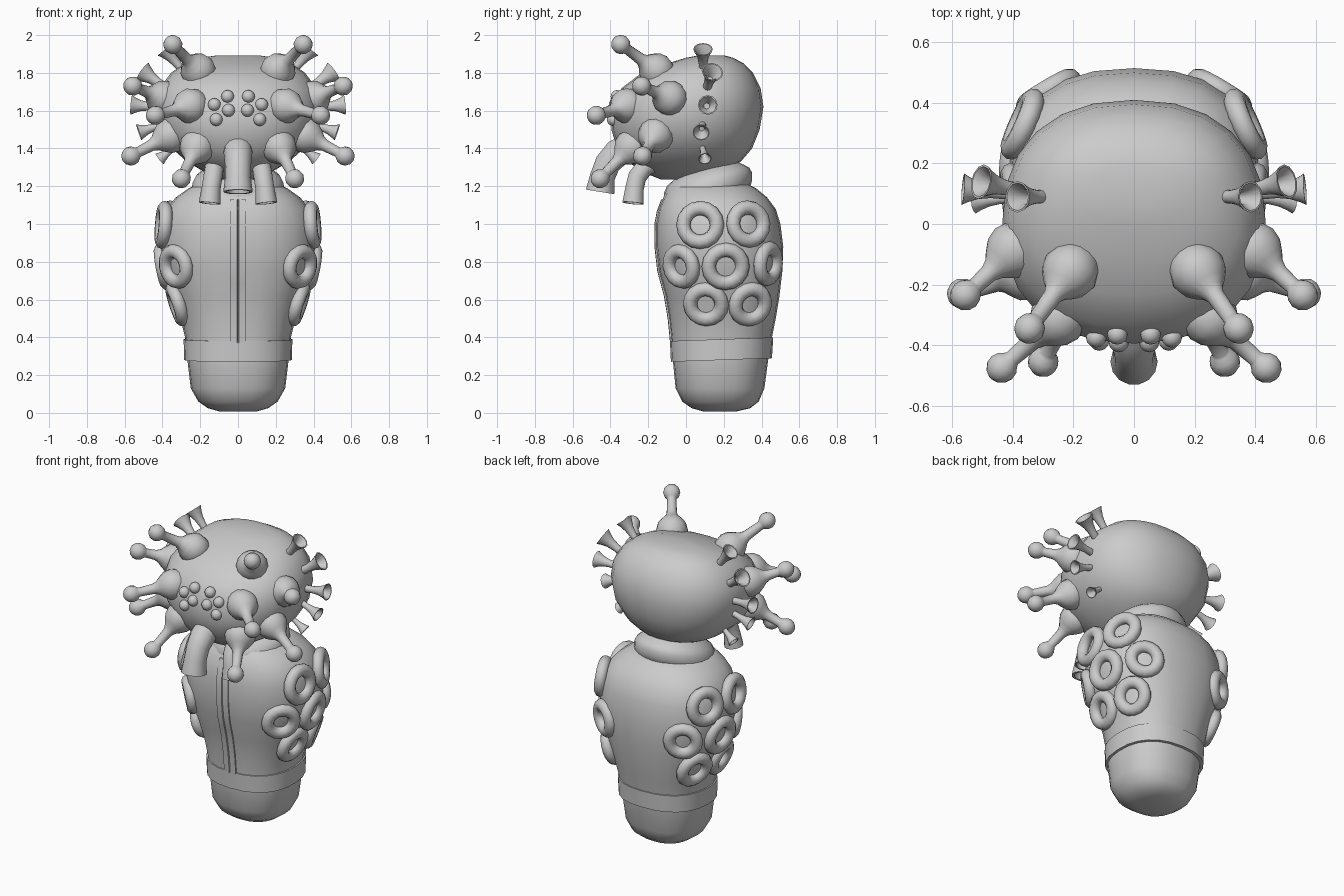
import bpy, bmesh, math
from mathutils import Vector

V = Vector


def finish(name, bm, mirror=False, angle=40):
    bmesh.ops.recalc_face_normals(bm, faces=bm.faces)
    me = bpy.data.meshes.new(name)
    bm.to_mesh(me)
    bm.free()
    ob = bpy.data.objects.new(name, me)
    bpy.context.collection.objects.link(ob)
    bpy.ops.object.select_all(action='DESELECT')
    ob.select_set(True)
    bpy.context.view_layer.objects.active = ob
    bpy.ops.object.shade_smooth_by_angle(angle=math.radians(angle))
    if mirror:
        ob.modifiers.new("Mirror", 'MIRROR').use_mirror_merge = False
    return ob


def skin(bm, rings, close=False):
    rows = [[bm.verts.new(p) for p in r] for r in rings]
    n = len(rows[0])
    for a, b in zip(rows, rows[1:] + rows[:1] if close else rows[1:]):
        for i in range(n):
            j = (i + 1) % n
            bm.faces.new((a[i], a[j], b[j], b[i]))
    if not close:
        bm.faces.new(rows[0])
        bm.faces.new(rows[-1])


def loft(name, sections, power=2.0, seg=24, tilt=0.0, close=False):
    """sections: (z, y_min, y_max, half_width), superellipse outline"""
    rings = []
    for z, y0, y1, hx in sections:
        ring = []
        for i in range(seg):
            t = 2 * math.pi * i / seg
            c, s = math.cos(t), math.sin(t)
            x = hx * math.copysign(abs(c) ** (2 / power), c)
            dy = (y1 - y0) / 2 * math.copysign(abs(s) ** (2 / power), s)
            ring.append((x, (y0 + y1) / 2 + dy, z + tilt * dy))
        rings.append(ring)
    bm = bmesh.new()
    skin(bm, rings, close)
    return finish(name, bm)


def tube(bm, stations, seg=12):
    """stations: (centre, direction, radius)"""
    rings = []
    for p, d, r in stations:
        d = d.normalized()
        u = d.cross(V((0, 1, 0.01))).normalized()
        w = d.cross(u)
        rings.append([p + r * (math.cos(2 * math.pi * i / seg) * u
                               + math.sin(2 * math.pi * i / seg) * w) for i in range(seg)])
    skin(bm, rings)


# Torso and rounded base
torso = loft("torso", [
    (0.008, 0.09, 0.27, 0.10), (0.025, 0.03, 0.34, 0.16), (0.06, -0.02, 0.385, 0.21),
    (0.13, -0.055, 0.415, 0.25), (0.28, -0.07, 0.435, 0.268), (0.40, -0.08, 0.455, 0.28),
    (0.50, -0.09, 0.475, 0.305), (0.62, -0.11, 0.495, 0.345), (0.75, -0.145, 0.51, 0.39),
    (0.88, -0.16, 0.515, 0.415), (1.0, -0.16, 0.50, 0.405), (1.08, -0.145, 0.475, 0.38),
    (1.14, -0.12, 0.43, 0.33), (1.19, -0.09, 0.37, 0.26), (1.21, -0.06, 0.33, 0.21)], 2.35)

# Belt
loft("belt", [(0.28, -0.08, 0.455, 0.285), (0.39, -0.085, 0.462, 0.288),
              (0.39, -0.06, 0.43, 0.26), (0.28, -0.06, 0.43, 0.26)], 2.35, tilt=0.035, close=True)

# Neck collar
loft("collar", [(1.12, -0.08, 0.31, 0.21), (1.145, -0.115, 0.34, 0.24), (1.18, -0.12, 0.35, 0.247),
                (1.22, -0.115, 0.35, 0.24), (1.25, -0.10, 0.335, 0.225), (1.27, -0.07, 0.31, 0.2),
                (1.31, -0.02, 0.25, 0.15)], tilt=0.22)

# Head
loft("head", [
    (1.235, -0.13, 0.04, 0.08), (1.27, -0.22, 0.17, 0.17), (1.33, -0.31, 0.29, 0.27),
    (1.40, -0.365, 0.35, 0.35), (1.50, -0.395, 0.39, 0.415), (1.62, -0.395, 0.41, 0.435),
    (1.72, -0.34, 0.395, 0.415), (1.80, -0.235, 0.355, 0.355), (1.85, -0.10, 0.305, 0.285),
    (1.88, 0.0, 0.25, 0.20), (1.893, 0.07, 0.20, 0.11)], 2.3)

# Front seam strip following the chest
bpy.context.view_layer.update()
bm = bmesh.new()
rings = []
for i in range(13):
    z = 0.37 + 0.76 * i / 12
    y = torso.ray_cast(V((0.01, -2, z)), V((0, 1, 0)))[1].y
    rings.append([(-0.042, y + 0.02, z), (-0.042, y - 0.006, z), (-0.004, y - 0.008, z),
                  (0.0, y, z), (0.004, y - 0.008, z), (0.042, y - 0.006, z), (0.042, y + 0.02, z)])
skin(bm, rings)
finish("front_seam", bm, angle=25)

# Ring pads on both flanks, set along the torso surface
bm = bmesh.new()
for y, z, big in [(0.075, 0.995, 0.09), (0.33, 1.0, 0.088), (-0.025, 0.775, 0.082),
                  (0.21, 0.775, 0.09), (0.435, 0.79, 0.082), (0.105, 0.575, 0.084),
                  (0.34, 0.575, 0.084)]:
    hit, p, n, _ = torso.ray_cast(V((2, y, z)), V((-1, 0, 0)))
    u = n.cross(V((0, 0, 1))).normalized()
    w = n.cross(u)
    rows = []
    for i in range(16):
        a = 2 * math.pi * i / 16
        o = math.cos(a) * u + math.sin(a) * w
        rows.append([p + o * (big + 0.038 * math.cos(b)) + n * (0.036 * math.sin(b))
                     for b in (2 * math.pi * k / 10 for k in range(10))])
    skin(bm, rows, close=True)
finish("flank_rings", bm, True)

# Eyestalks: bulb, stem and ball tip
bm = bmesh.new()
for base, tip in [((0.21, -0.155, 1.81), (0.345, -0.345, 1.95)),
                  ((0.395, -0.085, 1.665), (0.557, -0.235, 1.73)),
                  ((0.25, -0.31, 1.625), (0.437, -0.475, 1.575)),
                  ((0.355, -0.16, 1.47), (0.567, -0.23, 1.36)),
                  ((0.215, -0.285, 1.41), (0.30, -0.455, 1.24))]:
    b, t = V(base), V(tip)
    d = t - b
    L = d.length
    d.normalize()
    prof = [(0.095 * math.sin(a), -0.095 * math.cos(a))
            for a in (math.radians(k) for k in (10, 35, 60, 90, 115, 138))]
    prof += [(0.042, 0.095), (0.031, 0.12), (0.027, L - 0.048)]
    prof += [(0.051 * math.sin(a), L - 0.051 * math.cos(a))
             for a in (math.radians(k) for k in (38, 62, 90, 118, 145, 170))]
    tube(bm, [(b + d * h, d, r) for r, h in prof], 14)
finish("eyestalks", bm, True, 50)

# Trumpet horns on the sides of the head
bm = bmesh.new()
for base, tip, r in [((0.25, 0.09, 1.76), (0.385, 0.09, 1.925), 0.052),
                     ((0.34, 0.10, 1.69), (0.505, 0.14, 1.805), 0.058),
                     ((0.38, 0.10, 1.615), (0.565, 0.115, 1.63), 0.052),
                     ((0.36, 0.09, 1.54), (0.525, 0.08, 1.485), 0.045),
                     ((0.29, 0.08, 1.44), (0.415, 0.10, 1.345), 0.036)]:
    b, t = V(base), V(tip)
    d = t - b
    tube(bm, [(b + d * f, d, r * k) for f, k in [
        (0, 0.42), (0.5, 0.42), (0.72, 0.55), (0.9, 0.8), (1, 1), (1, 0.88), (0.85, 0.5), (0.65, 0.3)]])
finish("trumpet_horns", bm, True)


# Hanging mouth tubes, bent and open at the lower end
def mouth_tube(name, pts, radii, mirror):
    P = [V(p) for p in pts]
    st = []
    for i, p in enumerate(P):
        st.append((p, P[min(i + 1, len(P) - 1)] - P[max(i - 1, 0)], radii[i]))
    p, d, r = st[-1]
    d = d.normalized()
    st += [(p, d, r * 0.8), (p - d * 0.06, d, r * 0.6)]
    bm = bmesh.new()
    tube(bm, st, 14)
    finish(name, bm, mirror)


mouth_tube("centre_mouth_tube",
           [(0, -0.30, 1.41), (0, -0.365, 1.375), (0, -0.415, 1.32), (0, -0.442, 1.25), (0, -0.455, 1.17)],
           [0.075, 0.076, 0.07, 0.068, 0.078], False)
mouth_tube("side_mouth_tubes",
           [(0.12, -0.16, 1.33), (0.125, -0.22, 1.30), (0.133, -0.258, 1.25), (0.142, -0.272, 1.19),
            (0.15, -0.28, 1.11)],
           [0.048, 0.05, 0.05, 0.05, 0.058], True)

# Cluster of small eyes on the face
bm = bmesh.new()
for x, y, z in [(0.055, -0.365, 1.675), (0.05, -0.39, 1.602),
                (0.125, -0.375, 1.632), (0.115, -0.385, 1.553)]:
    ret = bmesh.ops.create_uvsphere(bm, u_segments=12, v_segments=8, radius=0.034)
    bmesh.ops.translate(bm, verts=ret['verts'], vec=(x, y, z))
finish("small_eyes", bm, True)
